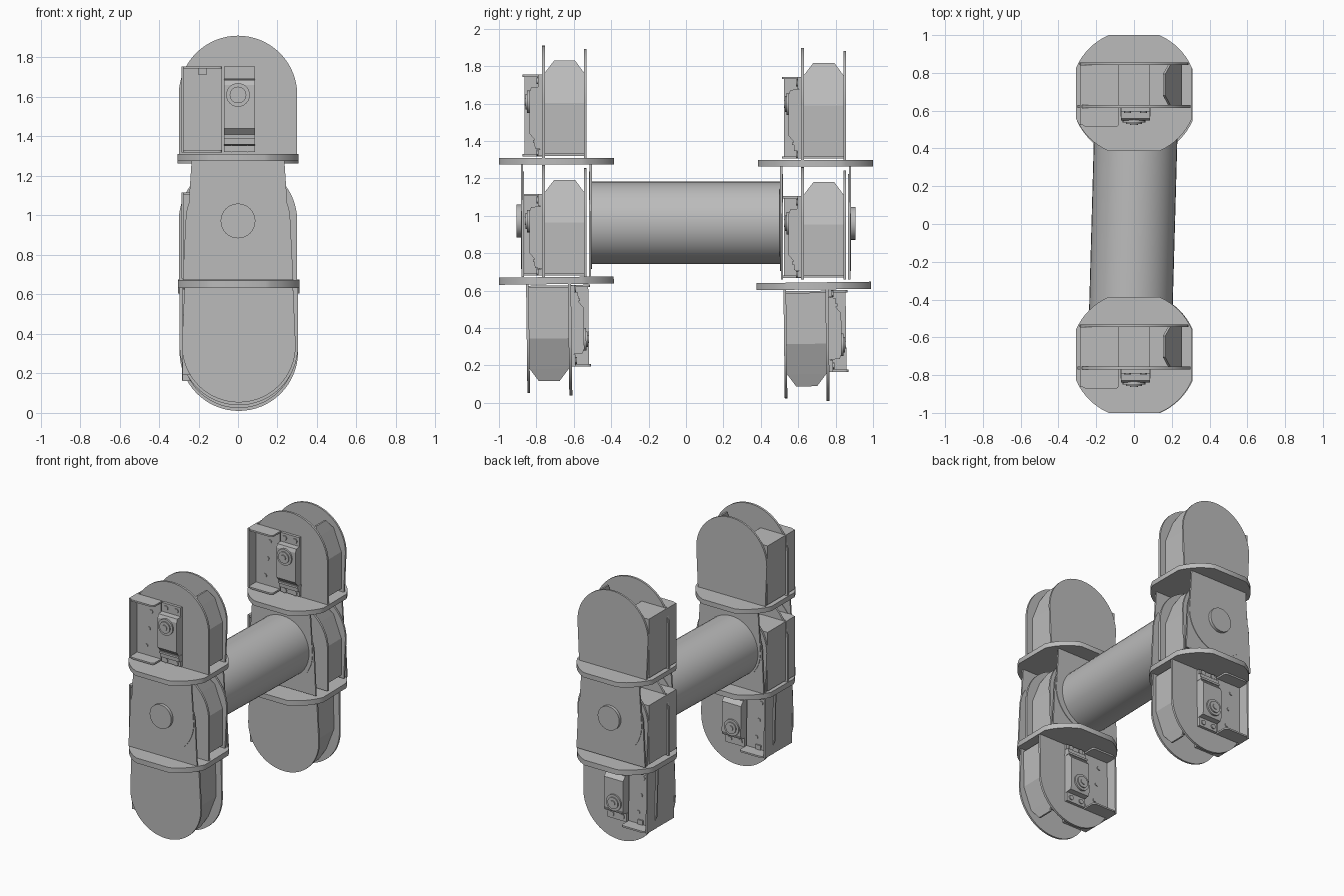
import bpy, bmesh, math
from mathutils import Matrix, Vector

cube = bpy.data.objects.get("Cube")
if cube:
    bpy.data.objects.remove(cube, do_unlink=True)

grey = bpy.data.materials.new("plain grey")
grey.use_nodes = True
grey.diffuse_color = (0.5, 0.5, 0.5, 1)
grey.node_tree.nodes["Principled BSDF"].inputs["Base Color"].default_value = (0.5, 0.5, 0.5, 1)


def finish(name, bm, place, smooth=False):
    bmesh.ops.recalc_face_normals(bm, faces=bm.faces)
    bm.transform(place)
    mesh = bpy.data.meshes.new(name)
    bm.to_mesh(mesh)
    bm.free()
    mesh.materials.append(grey)
    obj = bpy.data.objects.new(name, mesh)
    bpy.context.collection.objects.link(obj)
    if smooth:
        bpy.ops.object.select_all(action="DESELECT")
        obj.select_set(True)
        bpy.context.view_layer.objects.active = obj
        bpy.ops.object.shade_smooth_by_angle(angle=math.radians(30))
    return obj


def prism(name, outline, low, high, axis, place, smooth=False):
    """Extrude a flat outline along an axis: (x, z) along y, (x, y) along z, (y, z) along x."""
    spot = {"x": lambda a, b, d: (d, a, b),
            "y": lambda a, b, d: (a, d, b),
            "z": lambda a, b, d: (a, b, d)}[axis]
    bm = bmesh.new()
    bottom = [bm.verts.new(spot(a, b, low)) for a, b in outline]
    top = [bm.verts.new(spot(a, b, high)) for a, b in outline]
    bm.faces.new(bottom)
    bm.faces.new(top)
    n = len(outline)
    for i in range(n):
        j = (i + 1) % n
        bm.faces.new((bottom[i], bottom[j], top[j], top[i]))
    return finish(name, bm, place, smooth)


def rect(a0, a1, b0, b1):
    return [(a0, b0), (a1, b0), (a1, b1), (a0, b1)]


def box(name, x, y, z, place):
    return prism(name, rect(*x, *z), *y, "y", place)


def arc(cx, cy, r, start, end, steps):
    angles = [math.radians(start + (end - start) * i / steps) for i in range(steps + 1)]
    return [(cx + r * math.cos(t), cy + r * math.sin(t)) for t in angles]


def disc(name, cx, cz, r, y0, y1, place, steps=32):
    return prism(name, arc(cx, cz, r, 0, 360, steps)[:-1], y0, y1, "y", place, True)


def round_plate(name, half_base, r, zc, y0, y1, place, base=0.0, up=1):
    """Plate with a straight base and a half-round end."""
    outline = [(-half_base, base), (half_base, base)] + arc(0, zc, r, 0, 180 * up, 32)
    return prism(name, outline, y0, y1, "y", place, True)


def joint_module(tag, place):
    # paired round-topped plates
    round_plate(tag + "_front_plate", 0.3, 0.3, 0.3, -0.078, -0.062, place)
    round_plate(tag + "_rear_plate", 0.275, 0.288, 0.295, 0.148, 0.162, place)

    # side panel, upright and then leaning inward with clipped corners
    bm = bmesh.new()
    rows = [(0.255, 0.02, -0.062, 0.148), (0.255, 0.293, -0.062, 0.148),
            (0.192, 0.455, -0.062, 0.148), (0.165, 0.52, -0.012, 0.1)]
    loops = []
    for x, z, y0, y1 in rows:
        loops.append([bm.verts.new((x + dx, y, z))
                      for dx, y in ((0, y0), (0, y1), (-0.012, y1), (-0.012, y0))])
    for a, b in zip(loops, loops[1:]):
        for i in range(4):
            j = (i + 1) % 4
            bm.faces.new((a[i], a[j], b[j], b[i]))
    bm.faces.new(loops[0])
    bm.faces.new(loops[-1])
    finish(tag + "_side_panel", bm, place)

    # housing between the plates
    box(tag + "_housing", (-0.285, -0.08), (-0.062, 0.148), (0.01, 0.445), place)
    box(tag + "_motor_core", (-0.08, 0.085), (-0.062, 0.148), (0.03, 0.38), place)

    # open bracket on the front plate
    flange = [(-0.08, -0.078), (-0.285, -0.078)] + arc(-0.245, -0.14, 0.04, 180, 270, 6) \
        + arc(-0.1, -0.16, 0.02, 270, 360, 4)
    for part, z in (("top", 0.433), ("bottom", 0.008)):
        prism(f"{tag}_bracket_{part}", flange, z, z + 0.012, "z", place)
    box(tag + "_bracket_wall", (-0.287, -0.275), (-0.17, -0.062), (0.008, 0.445), place)
    box(tag + "_bracket_back", (-0.275, -0.08), (-0.09, -0.078), (0.02, 0.433), place)
    box(tag + "_bracket_latch", (-0.2, -0.16), (-0.1, -0.09), (0.4, 0.433), place)
    for i, (x, z) in enumerate(((-0.16, 0.35), (-0.18, 0.22), (-0.2, 0.09))):
        disc(f"{tag}_bracket_rivet_{i}", x, z, 0.014, -0.096, -0.09, place, 12)

    # motor with sloped face, mounting ears and drive hub
    profile = [(-0.078, 0.045), (-0.115, 0.05), (-0.118, 0.1), (-0.145, 0.13),
               (-0.145, 0.35), (-0.135, 0.375), (-0.078, 0.38)]
    prism(tag + "_motor", profile, -0.07, 0.085, "x", place)
    box(tag + "_motor_seam", (-0.072, 0.087), (-0.125, -0.078), (0.08, 0.095), place)
    for part, z0, z1 in (("top", 0.38, 0.445), ("bottom", 0.01, 0.045)):
        box(f"{tag}_{part}_ear", (-0.07, 0.085), (-0.098, -0.078), (z0, z1), place)
        for x in (-0.035, 0.05):
            disc(f"{tag}_{part}_screw", x, (z0 + z1) / 2, 0.018, -0.105, -0.098, place, 12)
    for part, r, y0, y1 in (("base", 0.06, -0.156, -0.14), ("ring", 0.042, -0.164, -0.156),
                            ("cap", 0.02, -0.17, -0.164)):
        disc(f"{tag}_hub_{part}", 0, 0.3, r, y0, y1, place, 24)


def flange_disc(tag, z0, z1, place):
    # round platform clipped flat on four sides
    r, half = 0.335, 0.307
    cut = math.degrees(math.acos(half / r))
    outline = []
    for q in range(4):
        outline += arc(0, 0, r, 90 * q + cut, 90 * q + 90 - cut, 8)
    prism(tag + "_platform", outline, z0, z1, "z", place, True)


def leg(tag, y, drop, lower_shift):
    upper = Matrix.Translation((0, y, 1.31 - drop))
    middle = Matrix.Translation((0, y, 0.672 - drop))
    lower = Matrix.Translation((0.004, y - lower_shift, 0.638 - 2.4 * drop)) \
        @ Matrix.Rotation(0.012, 4, "X") @ Matrix.Rotation(math.pi, 4, "X")

    joint_module(tag + "_upper", upper)
    joint_module(tag + "_middle", middle)
    joint_module(tag + "_lower", lower)
    flange_disc(tag + "_upper", -0.035, 0, upper)
    flange_disc(tag + "_lower", -0.035, 0.003, lower)

    # hinge arms overlapping on both faces of the middle joint
    for side, s in (("front", -1), ("rear", 1)):
        a, b = sorted((s * 0.174, s * 0.186))
        round_plate(f"{tag}_{side}_standing_arm", 0.28, 0.265, 0.3, a, b, middle)
        a, b = sorted((s * 0.178, s * 0.19))
        round_plate(f"{tag}_{side}_hanging_arm", 0.235, 0.255, 0.3, a, b, middle, 0.605, -1)
        a, b = sorted((s * 0.19, s * 0.212))
        disc(f"{tag}_{side}_pivot", 0, 0.3, 0.088, a, b, middle)


leg("front", -0.693, 0.0, 0.0)
leg("back", 0.693, 0.012, 0.01)

# crossbar tube joining the two legs
tube = Matrix.Translation((-0.004, 0, 0)) @ Matrix.Rotation(-0.028, 4, "Z")
disc("crossbar", 0, 0.963, 0.221, -0.505, 0.505, tube, 40)
